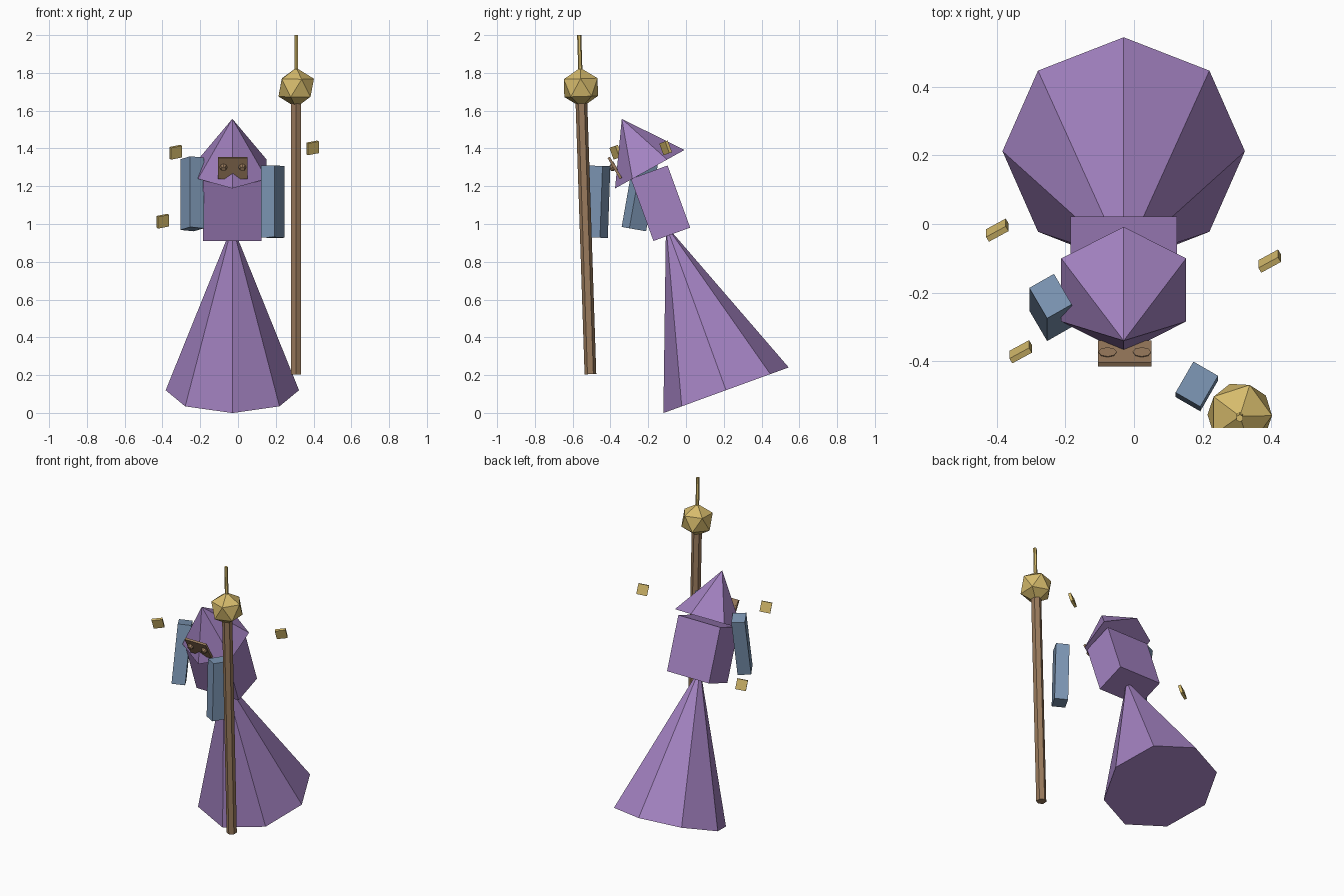
import bpy, bmesh
from math import radians
from mathutils import Matrix, Vector

cube = bpy.data.objects.get("Cube")
if cube:
    bpy.data.objects.remove(cube, do_unlink=True)


def material(name, hex_code):
    def linear(c):
        return c / 12.92 if c <= 0.04045 else ((c + 0.055) / 1.055) ** 2.4
    rgba = [linear(int(hex_code[i:i + 2], 16) / 255) for i in (0, 2, 4)] + [1]
    mat = bpy.data.materials.new(name)
    mat.use_nodes = True
    mat.diffuse_color = rgba
    mat.node_tree.nodes["Principled BSDF"].inputs["Base Color"].default_value = rgba
    return mat


purple = material("purple cloth", "A382C1")
blue = material("blue sleeve", "7D97B5")
brown = material("brown wood", "9A7B5D")
gold = material("gold", "D6BB6C")


def place(loc, lean=0, turn=0):
    """Turn about z, then lean about x, then move."""
    return (Matrix.Translation(loc) @ Matrix.Rotation(radians(lean), 4, 'X')
            @ Matrix.Rotation(radians(turn), 4, 'Z'))


def finish(name, bm, mat, matrix):
    bmesh.ops.recalc_face_normals(bm, faces=bm.faces)
    mesh = bpy.data.meshes.new(name)
    bm.to_mesh(mesh)
    bm.free()
    mesh.materials.append(mat)
    obj = bpy.data.objects.new(name, mesh)
    obj.matrix_world = matrix
    bpy.context.collection.objects.link(obj)
    return obj


def box(name, size, mat, matrix):
    bm = bmesh.new()
    bmesh.ops.create_cube(bm, size=1)
    bmesh.ops.scale(bm, vec=size, verts=bm.verts)
    return finish(name, bm, mat, matrix)


def cone(name, sides, r1, r2, height, mat, matrix):
    """Cone or prism standing on its local origin."""
    bm = bmesh.new()
    bmesh.ops.create_cone(bm, cap_ends=True, segments=sides,
                          radius1=r1, radius2=r2, depth=height)
    bmesh.ops.translate(bm, vec=(0, 0, height / 2), verts=bm.verts)
    bmesh.ops.remove_doubles(bm, verts=bm.verts, dist=1e-5)
    return finish(name, bm, mat, matrix)


# Leaning robe, torso and hood
mid = -0.03
cone("robe", 8, 0.353, 0, 0.93, purple, place((mid, 0.212, 0.12), 20))
box("torso", (0.31, 0.207, 0.35), purple, place((mid, -0.135, 1.11), 20))
cone("hood", 6, 0.21, 0, 0.305, purple, place((mid, -0.192, 1.29), 29))

# Floating sleeves
sleeve = (0.083, 0.104, 0.38)
box("right_arm", sleeve, blue, place((-0.243, -0.243, 1.16), -10, 30))
box("left_arm", sleeve, blue, place((0.183, -0.473, 1.118), -2, -30))

# Mask: extruded outline with a notch for the nose
mask_at = place((mid + 0.003, -0.377, 1.297), 30)
half_w, half_h, thick = 0.078, 0.064, 0.014
outline = [(-half_w, half_h), (-half_w, -half_h), (-0.04, -half_h),
           (0, -0.03), (0.04, -half_h), (half_w, -half_h), (half_w, half_h)]
bm = bmesh.new()
face = bm.faces.new([bm.verts.new((x, -thick / 2, z)) for x, z in outline])
extruded = bmesh.ops.extrude_face_region(bm, geom=[face])["geom"]
bmesh.ops.translate(bm, vec=(0, thick, 0),
                    verts=[v for v in extruded if isinstance(v, bmesh.types.BMVert)])
finish("mask", bm, brown, mask_at)

# Eyes: tapered studs through the mask
for side, x in (("right", -0.05), ("left", 0.05)):
    stud = Matrix.Translation((x, 0.01, 0.008)) @ Matrix.Rotation(radians(90), 4, 'X')
    cone(side + "_eye", 8, 0.027, 0.013, 0.036, brown, mask_at @ stud)

# Staff with orb and spike sharing one slightly leaning axis
staff_at = place((0.308, -0.506, 0.205), 1.9)
cone("staff_shaft", 6, 0.031, 0.031, 1.45, brown, staff_at)
cone("staff_spike", 6, 0.011, 0.011, 0.3, gold,
     staff_at @ Matrix.Translation((0, 0, 1.496)))
bm = bmesh.new()
bmesh.ops.create_icosphere(bm, subdivisions=1, radius=0.105)
finish("staff_orb", bm, gold, staff_at @ Matrix.Translation((0, 0, 1.518)))

# Floating gold tiles
tiles = [(-0.398, -0.018, 1.015), (-0.33, -0.372, 1.38), (0.395, -0.108, 1.403)]
for i, loc in enumerate(tiles):
    box("gold_tile_%d" % (i + 1), (0.066, 0.017, 0.066), gold, place(Vector(loc), 20, 30))
